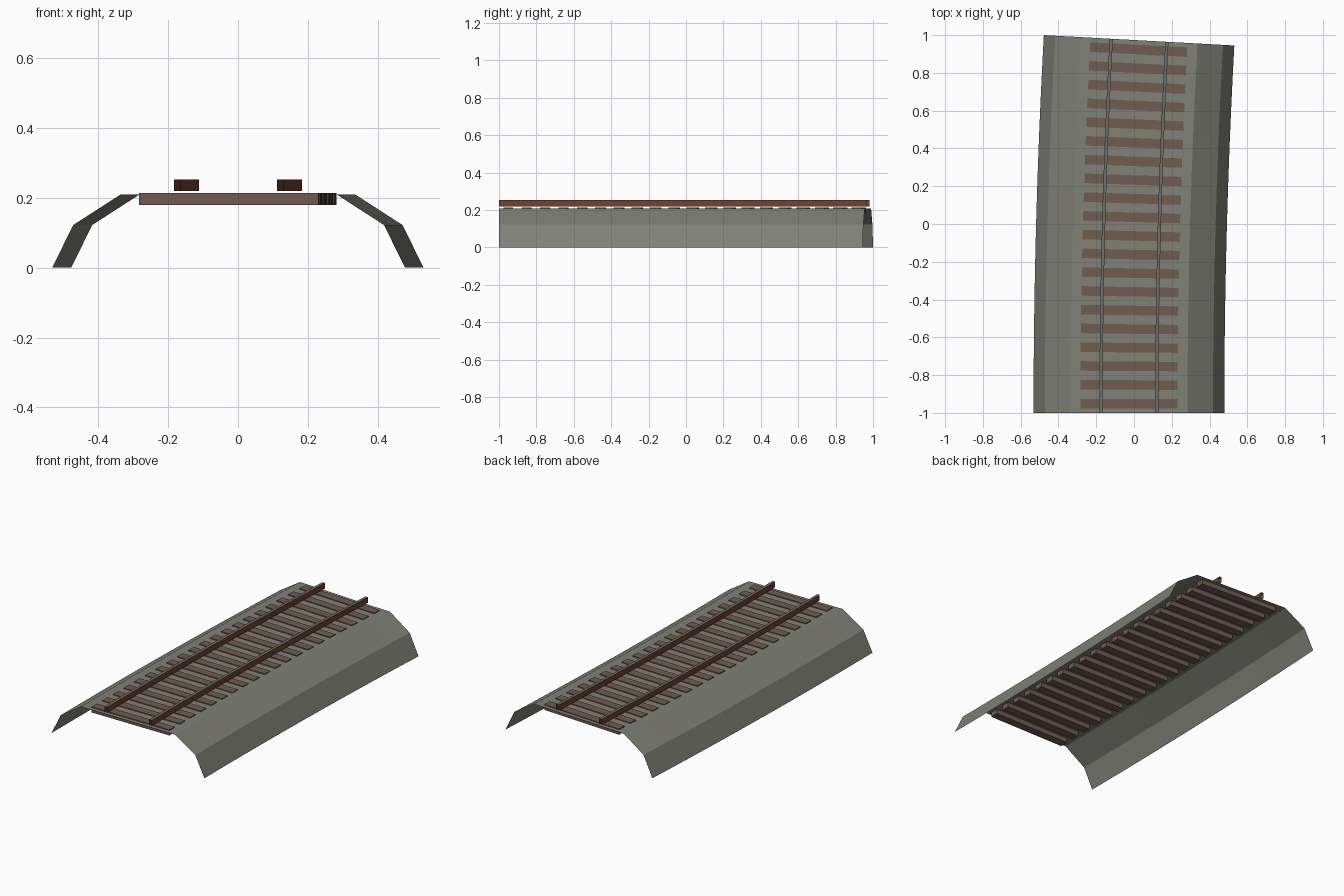
import bpy, bmesh, math

if "Cube" in bpy.data.objects:
    bpy.data.objects.remove(bpy.data.objects["Cube"])

# Gentle right-hand curve: the track follows an arc that starts at y = -1
RADIUS = 36.2
HALF_W = 0.505
ANGLE = math.asin(2.0 / (RADIUS + HALF_W))
START_X = -RADIUS * (1 - math.cos(ANGLE)) / 2
SEGMENTS = 20
TIES = 20


def on_curve(offset, t):
    """Ground position at a sideways offset and a fraction t along the arc."""
    r = RADIUS - offset
    a = ANGLE * t
    return START_X + RADIUS - r * math.cos(a), -1 + r * math.sin(a)


def material(name, rgb):
    m = bpy.data.materials.new(name)
    m.diffuse_color = (*rgb, 1)
    m.use_nodes = True
    m.node_tree.nodes["Principled BSDF"].inputs["Base Color"].default_value = m.diffuse_color
    return m


def finish(name, bm, mats):
    me = bpy.data.meshes.new(name)
    bm.to_mesh(me)
    bm.free()
    for m in mats:
        me.materials.append(m)
    ob = bpy.data.objects.new(name, me)
    bpy.context.collection.objects.link(ob)
    return ob


def sweep(name, profile, mats, face_mat=lambda j: 0):
    """Sweep an open (offset, z) profile along the arc."""
    bm = bmesh.new()
    rows = [[bm.verts.new((*on_curve(o, i / SEGMENTS), z)) for o, z in profile]
            for i in range(SEGMENTS + 1)]
    for a, b in zip(rows, rows[1:]):
        for j in range(len(profile) - 1):
            f = bm.faces.new((a[j], a[j + 1], b[j + 1], b[j]))
            f.material_index = face_mat(j)
    return finish(name, bm, mats)


ballast = material("ballast grey", (0.215, 0.219, 0.185))
wood = material("sleeper brown", (0.160, 0.107, 0.080))
rust = material("rail rust", (0.171, 0.056, 0.025))
steel = material("rail top grey", (0.155, 0.160, 0.148))

# Embankment: open sheet with two slopes each side
half = [(-HALF_W, 0), (-0.445, 0.122), (-0.31, 0.209)]
sweep("embankment", half + [(-o, z) for o, z in reversed(half)], [ballast])

# Rails: rusty sides with a worn top, open at the ends and underneath
for side, name in ((-1, "left_rail"), (1, "right_rail")):
    c, w = side * 0.1475, 0.0085
    sweep(name, [(c - w, 0.219), (c - w, 0.252), (c + w, 0.252), (c + w, 0.219)],
          [rust, steel], lambda j: 1 if j == 1 else 0)

# Sleepers: straight boxes set across the curve
bm = bmesh.new()
tie_half = 0.025 / (RADIUS * ANGLE)
for i in range(TIES):
    mid = (i + 0.5) / TIES
    corners = [on_curve(o, mid + d) for o, d in
               ((-0.257, -tie_half), (0.257, -tie_half), (0.257, tie_half), (-0.257, tie_half))]
    low = [bm.verts.new((x, y, 0.18)) for x, y in corners]
    top = [bm.verts.new((x, y, 0.214)) for x, y in corners]
    bm.faces.new(top)
    bm.faces.new(low[::-1])
    for k in range(4):
        n = (k + 1) % 4
        bm.faces.new((low[k], low[n], top[n], top[k]))
finish("sleepers", bm, [wood])
